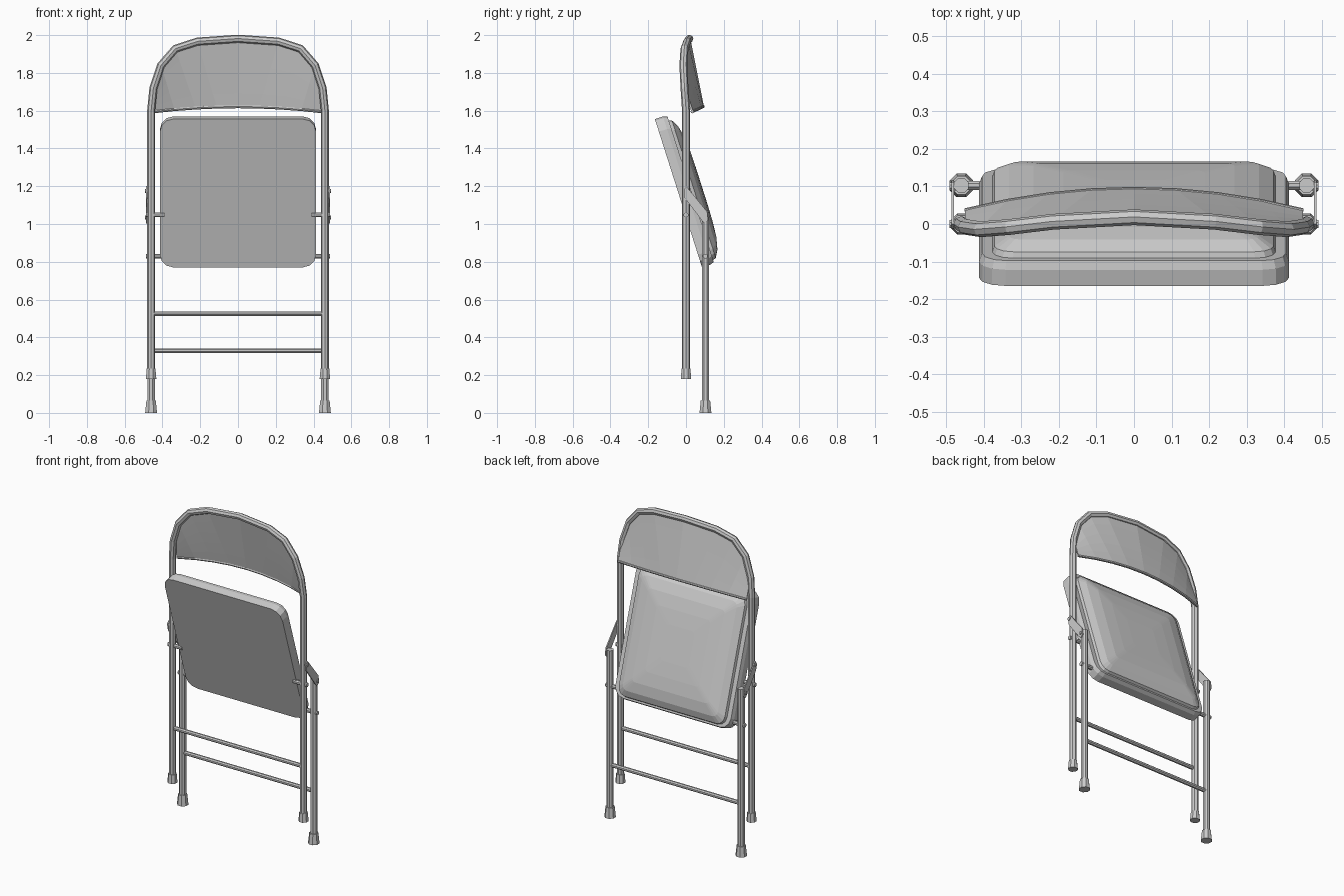
import bpy, bmesh, math
from mathutils import Vector, Matrix

if "Cube" in bpy.data.objects:
    bpy.data.objects.remove(bpy.data.objects["Cube"])


def finish(name, bm):
    bmesh.ops.recalc_face_normals(bm, faces=bm.faces)
    me = bpy.data.meshes.new(name)
    bm.to_mesh(me)
    bm.free()
    ob = bpy.data.objects.new(name, me)
    bpy.context.collection.objects.link(ob)
    return ob


def rod(name, a, b, r1, r2=None, sides=8):
    """Straight faceted rod or taper from a to b."""
    a, b = Vector(a), Vector(b)
    d = b - a
    m = Matrix.Translation((a + b) / 2) @ d.to_track_quat('Z', 'Y').to_matrix().to_4x4()
    m = m @ Matrix.Rotation(math.pi / sides, 4, 'Z')
    bm = bmesh.new()
    bmesh.ops.create_cone(bm, cap_ends=True, segments=sides, radius1=r1,
                          radius2=r1 if r2 is None else r2, depth=d.length, matrix=m)
    return finish(name, bm)


def tube(name, pts, r):
    """Bent eight-sided tube along a path."""
    cu = bpy.data.curves.new(name, 'CURVE')
    cu.dimensions = '3D'
    cu.bevel_depth, cu.bevel_resolution, cu.use_fill_caps = r, 2, True
    sp = cu.splines.new('POLY')
    sp.points.add(len(pts) - 1)
    for p, co in zip(sp.points, pts):
        p.co = (*co, 1)
    sp.use_smooth = False
    tmp = bpy.data.objects.new(name + "_path", cu)
    bpy.context.collection.objects.link(tmp)
    dg = bpy.context.evaluated_depsgraph_get()
    me = bpy.data.meshes.new_from_object(tmp.evaluated_get(dg))
    bpy.data.objects.remove(tmp)
    ob = bpy.data.objects.new(name, me)
    bpy.context.collection.objects.link(ob)
    return ob


def loft(name, rings):
    """Closed rings bridged in order and capped at both ends."""
    bm = bmesh.new()
    vs = [[bm.verts.new(p) for p in ring] for ring in rings]
    n = len(vs[0])
    for a, b in zip(vs, vs[1:]):
        for i in range(n):
            bm.faces.new((a[i], a[(i + 1) % n], b[(i + 1) % n], b[i]))
    bm.faces.new(vs[0])
    bm.faces.new(vs[-1])
    return finish(name, bm)


# Main frame: both front legs and the arch over the backrest
half = [(0.46, 0, 1.6), (0.448, -0.008, 1.72), (0.408, -0.014, 1.84),
        (0.332, -0.008, 1.928), (0.215, 0.006, 1.966), (0, 0.018, 1.981)]
arch = half + [(-x, y, z) for x, y, z in half[-2::-1]]
tube("main_frame", [(0.46, 0, 0.2)] + arch + [(-0.46, 0, 0.2)], 0.021)

# Backrest panel: sheet from the arch to a bowed lower edge
tops = arch[1:-1]
n, rows = len(tops), 5


def lower(t):
    x = 0.45 * (2 * t - 1)
    k = (x / 0.45) ** 2
    return Vector((-x, 0.09 - 0.057 * k, 1.622 - 0.027 * k))


bm = bmesh.new()
grid = []
for i, top in enumerate(tops):
    lo = lower(i / (n - 1))
    grid.append([bm.verts.new(Vector(top).lerp(lo, j / rows)) for j in range(rows + 1)])
for a, b in zip(grid, grid[1:]):
    for j in range(rows):
        bm.faces.new((a[j], b[j], b[j + 1], a[j + 1]))
panel = finish("backrest_panel", bm)
mod = panel.modifiers.new("thickness", 'SOLIDIFY')
mod.thickness, mod.offset = 0.01, 0
tube("backrest_lower_lip", [lower(i / (n - 1)) for i in range(n)], 0.009)

# Seat: tilted slab with rounded corners and a domed cushion on the rear side
mid = Vector((0, -0.04, 1.163))
up = Vector((0, -0.303, 0.953))
out = Vector((0, 0.953, 0.303))


def seat_ring(hw, hl, r, h, shift=0):
    pts = []
    for q, (sx, sy) in enumerate([(1, 1), (-1, 1), (-1, -1), (1, -1)]):
        for k in range(4):
            a = math.pi / 2 * (q + k / 3)
            u = sx * (hw - r) + r * math.cos(a)
            v = sy * (hl - r) + r * math.sin(a) + shift
            pts.append(mid + Vector((u, 0, 0)) + up * v + out * h)
    return pts


loft("seat_slab", [seat_ring(0.413, 0.412, 0.07, 0), seat_ring(0.413, 0.412, 0.07, 0.045),
                   seat_ring(0.405, 0.404, 0.065, 0.068)])
loft("seat_cushion", [seat_ring(0.378 - i, 0.388 - i, max(0.055 - i / 2, 0.02), 0.066 + h, -0.005)
                      for i, h in [(0, 0), (0.006, 0.018), (0.045, 0.04), (0.11, 0.055),
                                   (0.19, 0.061), (0.28, 0.063)]])

# Crossbars
rod("front_crossbar", (-0.46, 0, 0.525), (0.46, 0, 0.525), 0.013)
rod("rear_crossbar", (-0.46, 0.103, 0.33), (0.46, 0.103, 0.33), 0.013)

for s, side in ((-1, "left"), (1, "right")):
    x = 0.46 * s
    # Rear leg and rubber feet
    rod("rear_leg_" + side, (x, 0.103, 0.03), (x, 0.103, 1.06), 0.021)
    rod("rear_foot_" + side, (x, 0.103, 0), (x, 0.103, 0.065), 0.034, 0.027)
    rod("front_foot_" + side, (x, 0, 0.18), (x, 0, 0.235), 0.03, 0.025)
    # Pivot pins joining the seat to the legs
    rod("front_pivot_" + side, (0.39 * s, 0, 1.048), (0.488 * s, 0, 1.048), 0.013)
    rod("rear_pivot_" + side, (0.39 * s, 0.103, 0.83), (0.488 * s, 0.103, 0.83), 0.013)
    # Folding link between frame and rear leg, with its rivets
    outline = [(-0.012, 1.18), (0, 1.2), (0.018, 1.18), (0.112, 1.065),
               (0.117, 1.02), (0.1, 1.003), (0.083, 1.02), (-0.008, 1.14)]
    loft("folding_link_" + side, [[(px * s, y, z) for y, z in outline] for px in (0.48, 0.487)])
    rod("link_rivet_top_" + side, (x, 0, 1.175), (0.492 * s, 0, 1.175), 0.011)
    rod("link_rivet_low_" + side, (x, 0.1, 1.035), (0.492 * s, 0.1, 1.035), 0.011)
